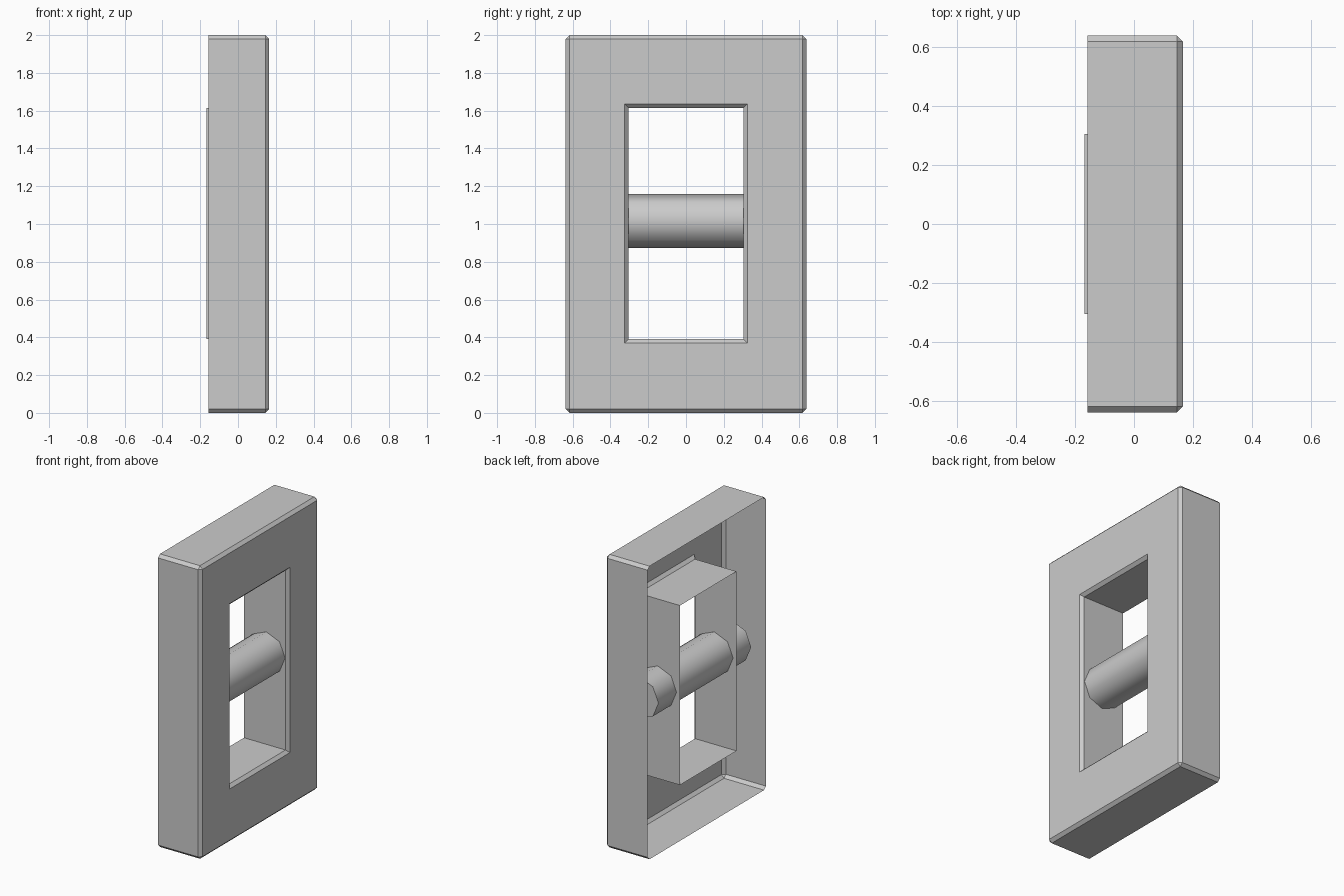
import bpy, bmesh
from math import pi
from mathutils import Matrix

if "Cube" in bpy.data.objects:
    bpy.data.objects.remove(bpy.data.objects["Cube"])


def finish(bm, name):
    mesh = bpy.data.meshes.new(name)
    bm.to_mesh(mesh)
    bm.free()
    ob = bpy.data.objects.new(name, mesh)
    bpy.context.collection.objects.link(ob)
    return ob


def ring(bm, x, half_y, z0, z1, cut):
    """Rectangle in the YZ plane with its four corners cut off."""
    y, c = half_y, cut
    pts = [(-y + c, z0), (y - c, z0), (y, z0 + c), (y, z1 - c),
           (y - c, z1), (-y + c, z1), (-y, z1 - c), (-y, z0 + c)]
    return [bm.verts.new((x, p, z)) for p, z in pts]


# Frame: open-backed thin shell, outer wall -> bevel -> front plate -> bevel -> inner wall
bm = bmesh.new()
sections = [
    (-0.157, 0.637, 0.0, 2.0, 0.02),
    (0.145, 0.637, 0.0, 2.0, 0.02),
    (0.165, 0.617, 0.02, 1.98, 0.0),
    (0.165, 0.325, 0.37, 1.635, 0.0),
    (0.145, 0.305, 0.39, 1.615, 0.0),
    (-0.168, 0.305, 0.39, 1.615, 0.0),
]
rings = [ring(bm, *s) for s in sections]
for a, b in zip(rings, rings[1:]):
    for i in range(8):
        j = (i + 1) % 8
        bm.faces.new((a[i], a[j], b[j], b[i]))
bmesh.ops.remove_doubles(bm, verts=bm.verts[:], dist=0.0005)
finish(bm, "switch_frame")

# Crossbar: eight-sided bar passing through both inner walls
bm = bmesh.new()
bmesh.ops.create_cone(bm, cap_ends=True, segments=8, radius1=0.142, radius2=0.142, depth=1.0,
                      matrix=Matrix.Translation((0, 0, 1.016)) @ Matrix.Rotation(pi / 2, 4, 'X'))
for f in bm.faces:
    f.smooth = len(f.verts) == 4
for e in bm.edges:
    e.smooth = all(f.smooth for f in e.link_faces)
finish(bm, "crossbar")
